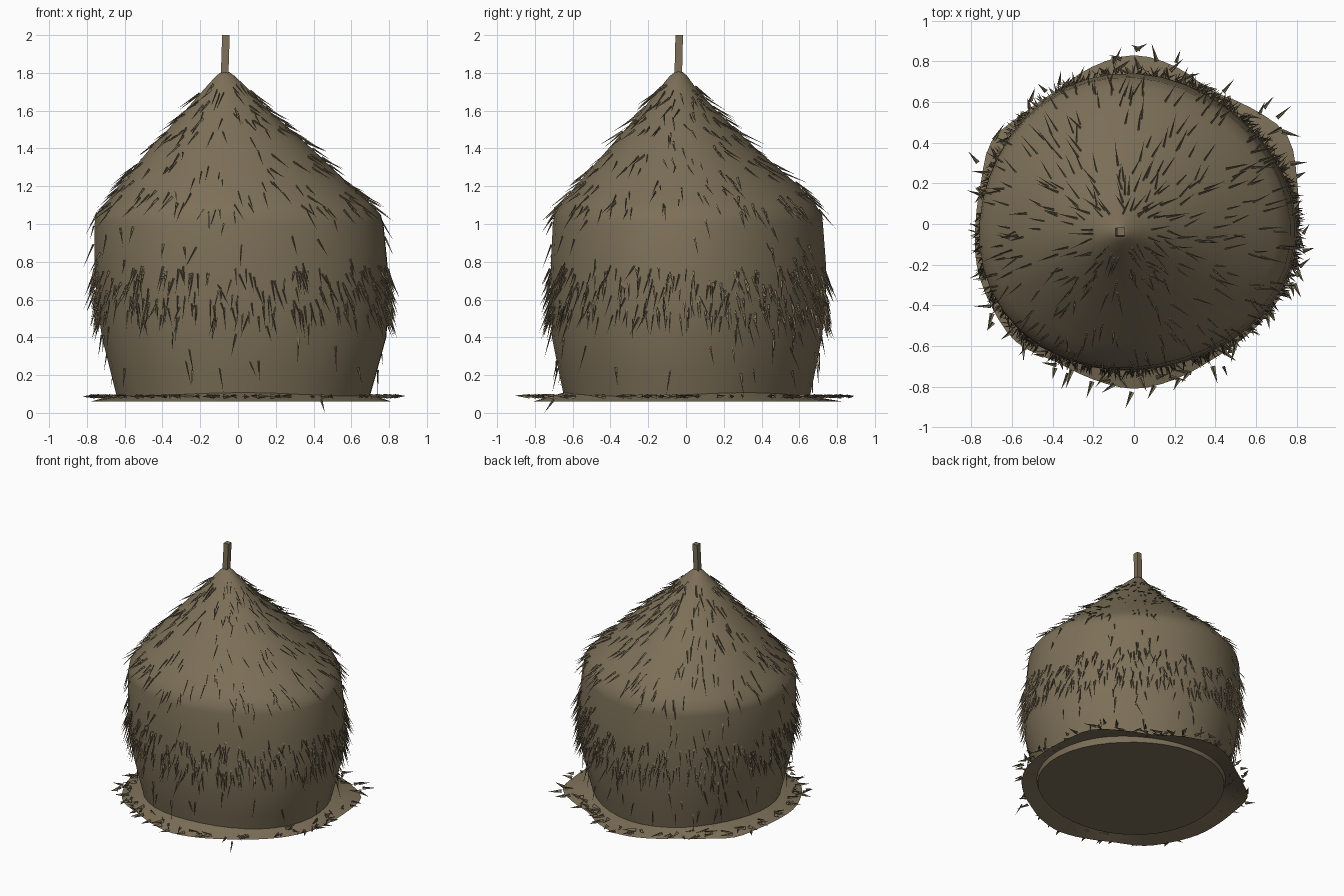
import bpy, bmesh, math, random
from mathutils import Vector

if "Cube" in bpy.data.objects:
    bpy.data.objects.remove(bpy.data.objects["Cube"])

random.seed(7)

straw = bpy.data.materials.new("dry straw")
straw.diffuse_color = (0.205, 0.162, 0.098, 1)
straw.use_nodes = True
straw.node_tree.nodes["Principled BSDF"].inputs["Base Color"].default_value = straw.diffuse_color


def add_object(name, bm, smooth=None):
    mesh = bpy.data.meshes.new(name)
    bm.to_mesh(mesh)
    bm.free()
    mesh.materials.append(straw)
    ob = bpy.data.objects.new(name, mesh)
    bpy.context.collection.objects.link(ob)
    if smooth:
        bpy.ops.object.select_all(action='DESELECT')
        ob.select_set(True)
        bpy.context.view_layer.objects.active = ob
        bpy.ops.object.shade_smooth_by_angle(angle=math.radians(smooth))
    return ob


# Height, then left, right, front and back edges of the heap
PROFILE = [
    (0.06, -.635, .69, -.64, .65), (0.20, -.67, .73, -.67, .68),
    (0.40, -.72, .785, -.71, .72), (0.60, -.75, .80, -.72, .74),
    (0.80, -.76, .79, -.715, .74), (1.00, -.76, .77, -.705, .725),
    (1.05, -.75, .755, -.695, .72), (1.11, -.70, .70, -.66, .68),
    (1.20, -.63, .60, -.585, .60), (1.40, -.465, .39, -.41, .37),
    (1.60, -.28, .165, -.235, .16), (1.73, -.165, .04, -.13, .045),
    (1.785, -.115, -.02, -.085, .005), (1.81, -.08, -.055, -.05, -.025)]


def heap_point(a, z):
    for lo, hi in zip(PROFILE, PROFILE[1:]):
        if z <= hi[0]:
            break
    t = (z - lo[0]) / (hi[0] - lo[0])
    l, r, f, b = (p + (q - p) * t for p, q in zip(lo[1:], hi[1:]))
    # Lopsided plan: fuller at front left, flatter at back right
    k = 1 - .05 * math.sin(2 * a) * math.cos(a - math.pi / 4)
    return Vector(((l + r) / 2 + (r - l) / 2 * math.cos(a) * k,
                   (f + b) / 2 + (b - f) / 2 * math.sin(a) * k, z))


def bridge(bm, rings):
    n = len(rings[0])
    for lo, hi in zip(rings, rings[1:]):
        for i in range(n):
            j = (i + 1) % n
            bm.faces.new((lo[i], lo[j], hi[j], hi[i]))


# Heap: lofted from the profile, closed below and above
N = 40
bm = bmesh.new()
rings = [[bm.verts.new(heap_point(math.tau * i / N, row[0])) for i in range(N)]
         for row in PROFILE]
bridge(bm, rings)
bm.faces.new(rings[0][::-1])
bm.faces.new(rings[-1])
add_object("heap", bm, 50)

# Loose straw skirt: a thin wavy collar, radius given every 15 degrees
SKIRT = [.81, .83, .87, .81, .76, .80, .83, .80, .76, .77, .81, .78,
         .78, .80, .81, .82, .78, .79, .81, .79, .77, .78, .80, .81]


def skirt_radius(a):
    n = len(SKIRT)
    f = (a % math.tau) / math.tau * n
    i, t = int(f), f - int(f)
    p, q, r, s = (SKIRT[(i + k) % n] for k in (-1, 0, 1, 2))
    return q + .5 * t * (r - p + t * (2 * p - 5 * q + 4 * r - s
                                      + t * (3 * (q - r) + s - p)))


bm = bmesh.new()
inner, outer = [], []
for i in range(72):
    a = math.tau * i / 72
    p = heap_point(a, .1) * .985
    p.z = .10 + .01 * math.sin(3 * a)
    inner.append(bm.verts.new(p))
    r = skirt_radius(a)
    outer.append(bm.verts.new((r * math.cos(a), r * math.sin(a), .06)))
bridge(bm, [outer, inner])
add_object("straw_skirt", bm, 50)

# Centre pole: square and leaning slightly
bm = bmesh.new()
pole = [[bm.verts.new((cx + sx * .02, cy + sy * .02, z))
         for sx, sy in ((-1, -1), (1, -1), (1, 1), (-1, 1))]
        for cx, cy, z in ((-.072, -.042, 1.75), (-.064, -.036, 2.0))]
bridge(bm, pole)
bm.faces.new(pole[0][::-1])
bm.faces.new(pole[1])
add_object("centre_pole", bm)


def add_blade(bm, root, direction, length, width):
    """Pointed straw made of two crossed flat triangles."""
    d = direction.normalized()
    u = d.cross(Vector((.31, .22, .92))).normalized()
    u = (u * math.cos(.6) + d.cross(u) * math.sin(.6))
    for side in (u, d.cross(u)):
        bm.faces.new([bm.verts.new(p) for p in (
            root - side * width, root + side * width, root + d * length)])


# Straws hanging from the heap: dense belt, sparse wall, and roof
for name, count, low, high, lift in (
        ("belt_straws", 480, .50, .78, .40), ("wall_straws", 150, .2, 1.04, .38),
        ("roof_straws", 330, 1.06, 1.74, .24)):
    bm = bmesh.new()
    for _ in range(count):
        a = random.uniform(0, math.tau)
        z = low + (high - low) * random.random() ** (1.4 if low > 1 else 1)
        p = heap_point(a, z)
        down = (heap_point(a, z - .04) - p).normalized()
        side = Vector((-math.sin(a), math.cos(a), 0))
        out = side.cross(-down).normalized()
        if out.dot(Vector((math.cos(a), math.sin(a), 0))) < 0:
            out = -out
        d = down + out * lift * random.uniform(.6, 1.4) + side * random.gauss(0, .2)
        add_blade(bm, p + out * .003, d, random.uniform(.08, .15), .006)
    add_object(name, bm)

# Scattered straws lying on and around the skirt
bm = bmesh.new()
for _ in range(130):
    a = random.uniform(0, math.tau)
    r = skirt_radius(a) * random.uniform(.9, 1.04)
    root = Vector((r * math.cos(a), r * math.sin(a), .088))
    b = a + random.gauss(0, 1.1)
    d = Vector((math.cos(b), math.sin(b), random.uniform(-.06, .06)))
    add_blade(bm, root, d, random.uniform(.05, .10), .013)
# One straw reaching down to the ground
add_blade(bm, Vector((.44, -.70, .07)), Vector((.02, -.05, -.07)), .089, .008)
add_object("skirt_straws", bm)
